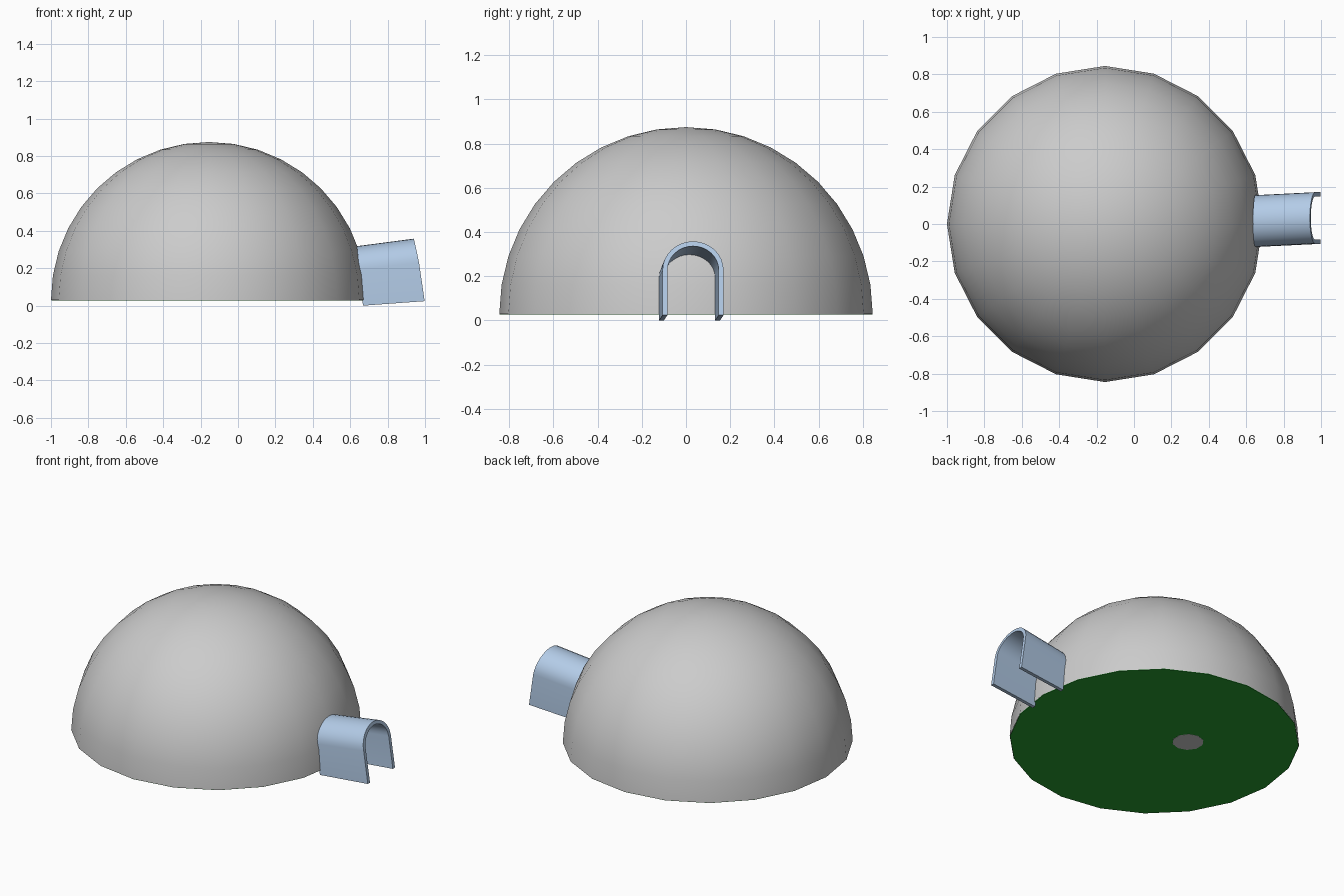
import bpy, bmesh, math
from mathutils import Vector

if "Cube" in bpy.data.objects:
    bpy.data.objects.remove(bpy.data.objects["Cube"])

CX, R, BASE = -0.155, 0.845, 0.03   # dome centre, radius, base height


def finish(bm, name, colour=None, smooth=None):
    bmesh.ops.recalc_face_normals(bm, faces=bm.faces[:])
    me = bpy.data.meshes.new(name)
    bm.to_mesh(me)
    bm.free()
    ob = bpy.data.objects.new(name, me)
    bpy.context.collection.objects.link(ob)
    if colour:
        mat = bpy.data.materials.new(name + "_colour")
        mat.diffuse_color = (*colour, 1)
        mat.use_nodes = True
        mat.node_tree.nodes["Principled BSDF"].inputs["Base Color"].default_value = mat.diffuse_color
        me.materials.append(mat)
    if smooth:
        bpy.ops.object.select_all(action='DESELECT')
        ob.select_set(True)
        bpy.context.view_layer.objects.active = ob
        bpy.ops.object.shade_smooth_by_angle(angle=math.radians(smooth))
    return ob


# Dome: upper half of a 20-sided sphere
bm = bmesh.new()
bmesh.ops.create_uvsphere(bm, u_segments=20, v_segments=20, radius=R)
bmesh.ops.delete(bm, geom=[v for v in bm.verts if v.co.z < -0.001], context='VERTS')
bmesh.ops.translate(bm, verts=bm.verts[:], vec=(CX, 0, BASE))
finish(bm, "dome", smooth=40)


def disc(name, x, y, z, radius, depth, sides, colour=None):
    bm = bmesh.new()
    bmesh.ops.create_cone(bm, cap_ends=True, segments=sides, radius1=radius,
                          radius2=radius, depth=depth)
    bmesh.ops.translate(bm, verts=bm.verts[:], vec=(x, y, z))
    finish(bm, name, colour)


# Green floor and the round hearth whose underside shows through it
disc("floor", CX, 0, BASE, R - 0.002, 0.004, 20, (0.02, 0.34, 0.03))
disc("hearth", -0.31, 0.12, BASE + 0.009, 0.092, 0.024, 10)


# Entrance tunnel: leaning arch wall swept from the dome to the mouth
def arch(half_width, top, steps=16):
    spring = 0.61
    pts = [(-half_width, 0)]
    for i in range(steps + 1):
        a = math.pi * (1 - i / steps)
        pts.append((half_width * math.cos(a), spring + (top - spring) * math.sin(a)))
    return pts + [(half_width, 0)]


outer, inner = arch(0.138, 1.0), arch(0.116, 0.935)
section = outer + inner[::-1]
# bottom x, bottom z, x lean, height, lean power, centre y
ends = [(0.668, 0.003, 0.032, 0.318, 1.0, 0.016),
        (0.998, 0.027, 0.058, 0.334, 1.35, 0.032)]

bm = bmesh.new()
rings = []
for bx, bz, lean, height, power, cy in ends:
    rings.append([bm.verts.new(Vector((bx - lean * t ** power, cy + y, bz + height * t)))
                  for y, t in section])
n, m = len(section), len(outer)
for i in range(n):
    j = (i + 1) % n
    bm.faces.new((rings[0][i], rings[0][j], rings[1][j], rings[1][i]))
for ring in rings:
    for i in range(m - 1):
        bm.faces.new((ring[i], ring[i + 1], ring[n - 2 - i], ring[n - 1 - i]))
# settle the tunnel feet on the ground
low = min(v.co.z for v in bm.verts)
for v in bm.verts:
    v.co.z -= low
finish(bm, "entrance_tunnel", (0.45, 0.6, 0.8), smooth=35)
